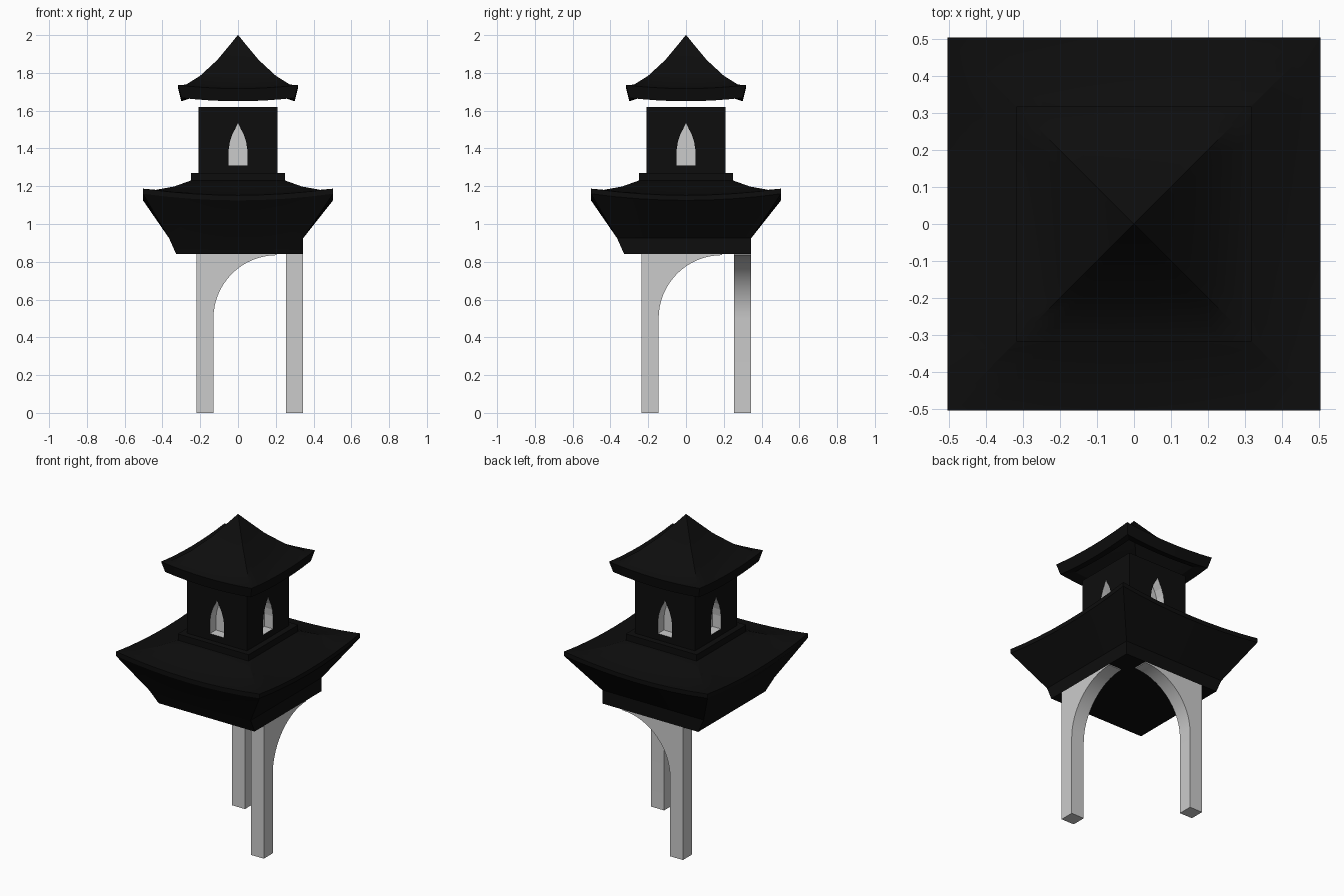
import bpy, bmesh, math
from mathutils import Matrix, Vector

cube = bpy.data.objects.get("Cube")
if cube:
    bpy.data.objects.remove(cube, do_unlink=True)


def material(name, rgb):
    m = bpy.data.materials.new(name)
    m.use_nodes = True
    m.diffuse_color = (*rgb, 1)
    bsdf = next(n for n in m.node_tree.nodes if n.type == 'BSDF_PRINCIPLED')
    bsdf.inputs["Base Color"].default_value = (*rgb, 1)
    return m


BLACK = material("black", (0.004, 0.004, 0.004))
GREY = material("light grey", (0.6, 0.6, 0.6))


def finish(name, bm, *mats, smooth=False):
    bmesh.ops.remove_doubles(bm, verts=bm.verts, dist=1e-5)
    bmesh.ops.recalc_face_normals(bm, faces=bm.faces)
    me = bpy.data.meshes.new(name)
    bm.to_mesh(me)
    bm.free()
    for m in mats:
        me.materials.append(m)
    ob = bpy.data.objects.new(name, me)
    bpy.context.collection.objects.link(ob)
    bpy.ops.object.select_all(action='DESELECT')
    ob.select_set(True)
    bpy.context.view_layer.objects.active = ob
    if smooth:
        bpy.ops.object.shade_smooth_by_angle(angle=math.radians(25))
    return ob


def square_ring(bm, lo, hi, z, sag, n=8):
    """Square loop whose sides dip by sag between the corners."""
    verts = []
    corners = [(lo, lo), (hi, lo), (hi, hi), (lo, hi)]
    for i in range(4):
        a, b = Vector(corners[i]), Vector(corners[(i + 1) % 4])
        for k in range(n):
            t = k / n
            p = a.lerp(b, t)
            dip = sag * (1 - (2 * t - 1) ** 2)
            verts.append(bm.verts.new((p.x, p.y, z - dip)))
    return verts


def loft(name, rings, cap_bottom=True):
    bm = bmesh.new()
    loops = [square_ring(bm, *r) for r in rings]
    for a, b in zip(loops, loops[1:]):
        n = len(a)
        for i in range(n):
            j = (i + 1) % n
            bm.faces.new((a[i], a[j], b[j], b[i]))
    if cap_bottom:
        bm.faces.new(loops[0][::-1])
    bm.faces.new(loops[-1])
    return finish(name, bm, BLACK, smooth=True)


def prism(bm, outline, depth):
    """Extrude a closed outline in the xz plane along +y."""
    f = bm.faces.new([bm.verts.new((x, 0, z)) for x, z in outline])
    ext = bmesh.ops.extrude_face_region(bm, geom=[f])["geom"]
    verts = [v for v in ext if isinstance(v, bmesh.types.BMVert)]
    bmesh.ops.translate(bm, verts=verts, vec=(0, depth, 0))
    return list(f.verts) + verts


def box(name, half, z0, z1, mat):
    bm = bmesh.new()
    bmesh.ops.create_cube(bm, size=1, matrix=Matrix.Translation((0, 0, (z0 + z1) / 2))
                          @ Matrix.Diagonal((2 * half, 2 * half, z1 - z0, 1)))
    return finish(name, bm, mat)


# Two legs, each with a quarter arch rising to the shared corner
def arched_leg(name, start, swap):
    radius, spring, top = 0.335, 0.5, 0.84
    cx = start + 0.09 + radius
    arc = [(cx - radius * math.cos(a), spring + radius * math.sin(a))
           for a in (i * math.pi / 32 for i in range(17))]
    outline = [(start, 0), (start + 0.09, 0)] + arc + [(cx, top), (start, top)]
    bm = bmesh.new()
    prism(bm, outline, 0.09)
    bmesh.ops.translate(bm, verts=bm.verts, vec=(0, 0.255, 0))
    if swap:
        for v in bm.verts:
            v.co.x, v.co.y = v.co.y, v.co.x
    return finish(name, bm, GREY, smooth=True)


arched_leg("back_leg", -0.22, False)
arched_leg("side_leg", -0.235, True)

# Flared body running into the lower roof
loft("lower_roof", [
    (-0.327, 0.345, 0.84, 0), (-0.365, 0.345, 0.925, 0),
    (-0.503, 0.503, 1.16, 0.035), (-0.503, 0.503, 1.187, 0.035),
    (-0.44, 0.44, 1.18, 0.02), (-0.34, 0.34, 1.198, 0.008),
    (-0.25, 0.25, 1.23, 0)])
box("plinth", 0.248, 1.22, 1.27, BLACK)

# Tower with a pointed window recessed in each side
tower = box("tower", 0.21, 1.27, 1.62, BLACK)
tower.data.materials.append(GREY)
half = [(0.05, 1.31), (0.05, 1.39), (0.043, 1.435), (0.03, 1.475), (0.015, 1.503)]
outline = half + [(0, 1.535)] + [(-x, z) for x, z in reversed(half)]
bm = bmesh.new()
for i in range(4):
    verts = prism(bm, outline, 0.12)
    bmesh.ops.translate(bm, verts=verts, vec=(0, -0.27, 0))
    bmesh.ops.rotate(bm, verts=verts, cent=(0, 0, 0),
                     matrix=Matrix.Rotation(i * math.pi / 2, 3, 'Z'))
cutter = finish("window_cutter", bm, GREY)
cutter.hide_render = True
cut = tower.modifiers.new("windows", 'BOOLEAN')
cut.object = cutter
cut.operation = 'DIFFERENCE'
cut.solver = 'EXACT'
bpy.context.view_layer.objects.active = tower
bpy.ops.object.modifier_apply(modifier=cut.name)
bpy.data.objects.remove(cutter, do_unlink=True)
# Grey inside the recesses, black on the outer walls
for p in tower.data.polygons:
    c = p.center
    inner = max(abs(c.x), abs(c.y)) < 0.205 and 1.28 < c.z < 1.6
    p.material_index = 1 if inner else 0

# Upper roof, floating just above the tower, with a hollow underside
loft("upper_roof", [
    (-0.02, 0.02, 1.93, 0), (-0.12, 0.12, 1.79, 0), (-0.24, 0.24, 1.68, 0.01),
    (-0.3, 0.3, 1.668, 0.018), (-0.317, 0.317, 1.735, 0.018),
    (-0.275, 0.275, 1.738, 0.012), (-0.2, 0.2, 1.785, 0.004),
    (-0.11, 0.11, 1.868, 0), (-0.05, 0.05, 1.94, 0), (-0.001, 0.001, 2.0, 0)])
